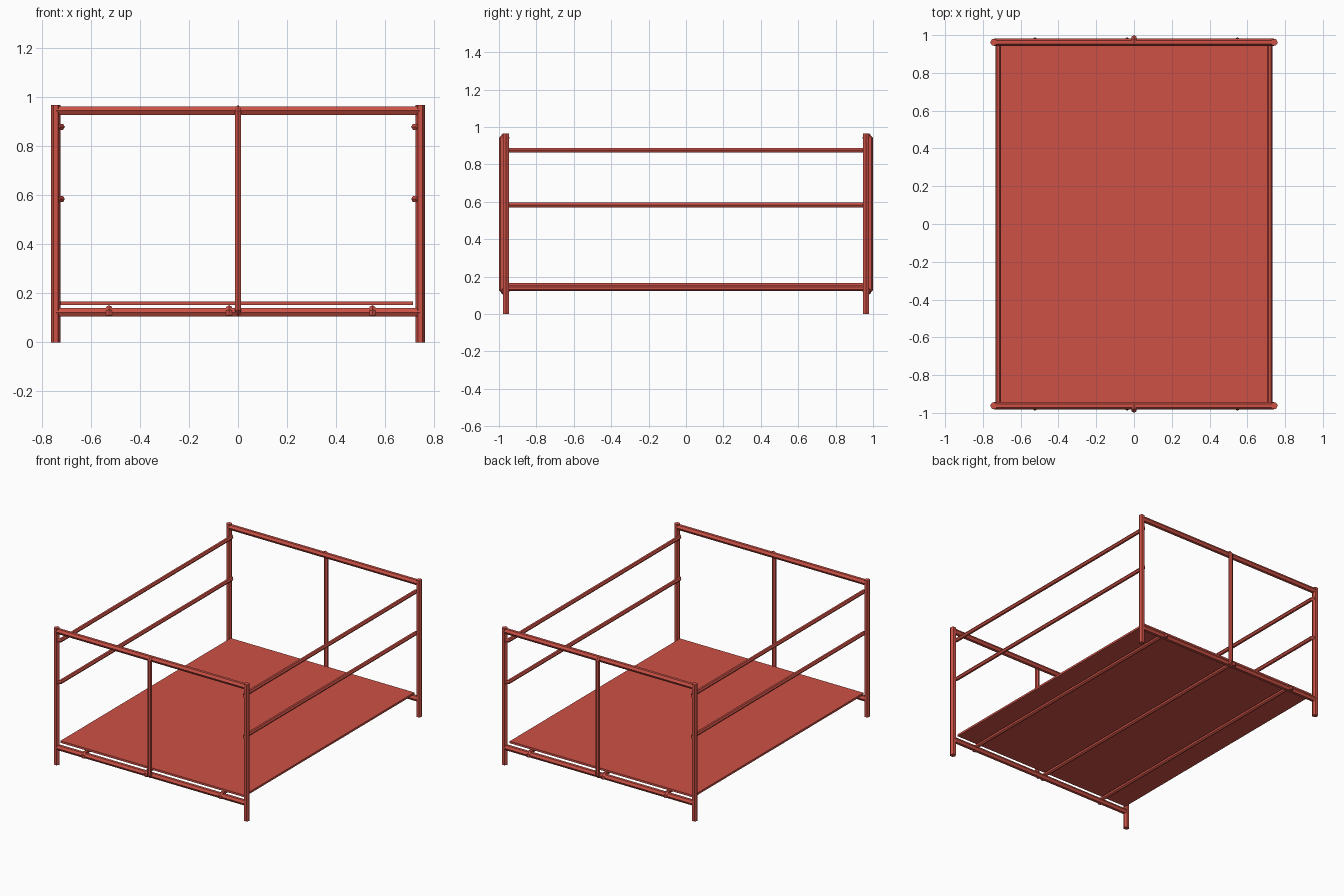
import bpy, bmesh, math
from mathutils import Vector

if "Cube" in bpy.data.objects:
    bpy.data.objects.remove(bpy.data.objects["Cube"])

red = bpy.data.materials.new("red_paint")
red.diffuse_color = (0.61, 0.083, 0.06, 1.0)
red.use_nodes = True
red.node_tree.nodes["Principled BSDF"].inputs["Base Color"].default_value = red.diffuse_color


def finish(bm, name):
    bmesh.ops.recalc_face_normals(bm, faces=bm.faces)
    me = bpy.data.meshes.new(name)
    bm.to_mesh(me)
    bm.free()
    me.materials.append(red)
    ob = bpy.data.objects.new(name, me)
    bpy.context.collection.objects.link(ob)
    return ob


def tube(name, path, r, point):
    """Six-sided tube along a planar path; one corner faces 'point'."""
    pts = [Vector(p) for p in path]
    ref = Vector(point).normalized()
    side = (pts[-1] - pts[0]).cross(ref).normalized()
    bm = bmesh.new()
    rings = []
    for i, p in enumerate(pts):
        tan = (pts[min(i + 1, len(pts) - 1)] - pts[max(i - 1, 0)]).normalized()
        up = side.cross(tan).normalized()
        rings.append([bm.verts.new(p + r * (math.cos(k * math.pi / 3) * up
                                            + math.sin(k * math.pi / 3) * side))
                      for k in range(6)])
    for a, b in zip(rings, rings[1:]):
        for k in range(6):
            bm.faces.new((a[k], a[(k + 1) % 6], b[(k + 1) % 6], b[k]))
    bm.faces.new(rings[0])
    bm.faces.new(rings[-1])
    return finish(bm, name)


def bent_bar(name, start, end, toward, r=0.014):
    """Thin bar whose two ends turn into the frame piece it is fixed to."""
    a, b, t = Vector(start), Vector(end), Vector(toward)
    d = (b - a).normalized()
    head = [a + d * 0.014 + t * 0.028, a + d * 0.014 + t * 0.010, a + d * 0.024]
    tail = [b - d * 0.024, b - d * 0.014 + t * 0.010, b - d * 0.014 + t * 0.028]
    return tube(name, head + tail, r, t)


PX, PY, R = 0.742, 0.962, 0.0195

# corner posts
for sx in (-1, 1):
    for sy in (-1, 1):
        tube("corner_post", [(sx * PX, sy * PY, 0), (sx * PX, sy * PY, 0.965)], R, (1, 0, 0))

# end frames: top and bottom rails with a central upright outside
for sy in (-1, 1):
    for z in (0.122, 0.943):
        tube("end_rail", [(-PX, sy * PY, z), (PX, sy * PY, z)], R, (0, 1, 0))
    bent_bar("end_upright", (0, sy * 0.986, 0.105), (0, sy * 0.986, 0.965), (0, -sy, 0))

# side rails fixed to the inner faces of the posts
for sx in (-1, 1):
    for z in (0.583, 0.877):
        bent_bar("side_rail", (sx * 0.719, -0.978, z), (sx * 0.719, 0.978, z), (sx, 0, 0))

# bars carrying the platform
for x in (-0.525, -0.036, 0.547):
    bent_bar("support_bar", (x, -0.988, 0.137), (x, 0.988, 0.137), (0, 0, -1))

# platform
bm = bmesh.new()
bmesh.ops.create_cube(bm, size=1)
for v in bm.verts:
    v.co = Vector((v.co.x * 1.435 - 0.005, v.co.y * 1.90, v.co.z * 0.014 + 0.158))
finish(bm, "platform")
